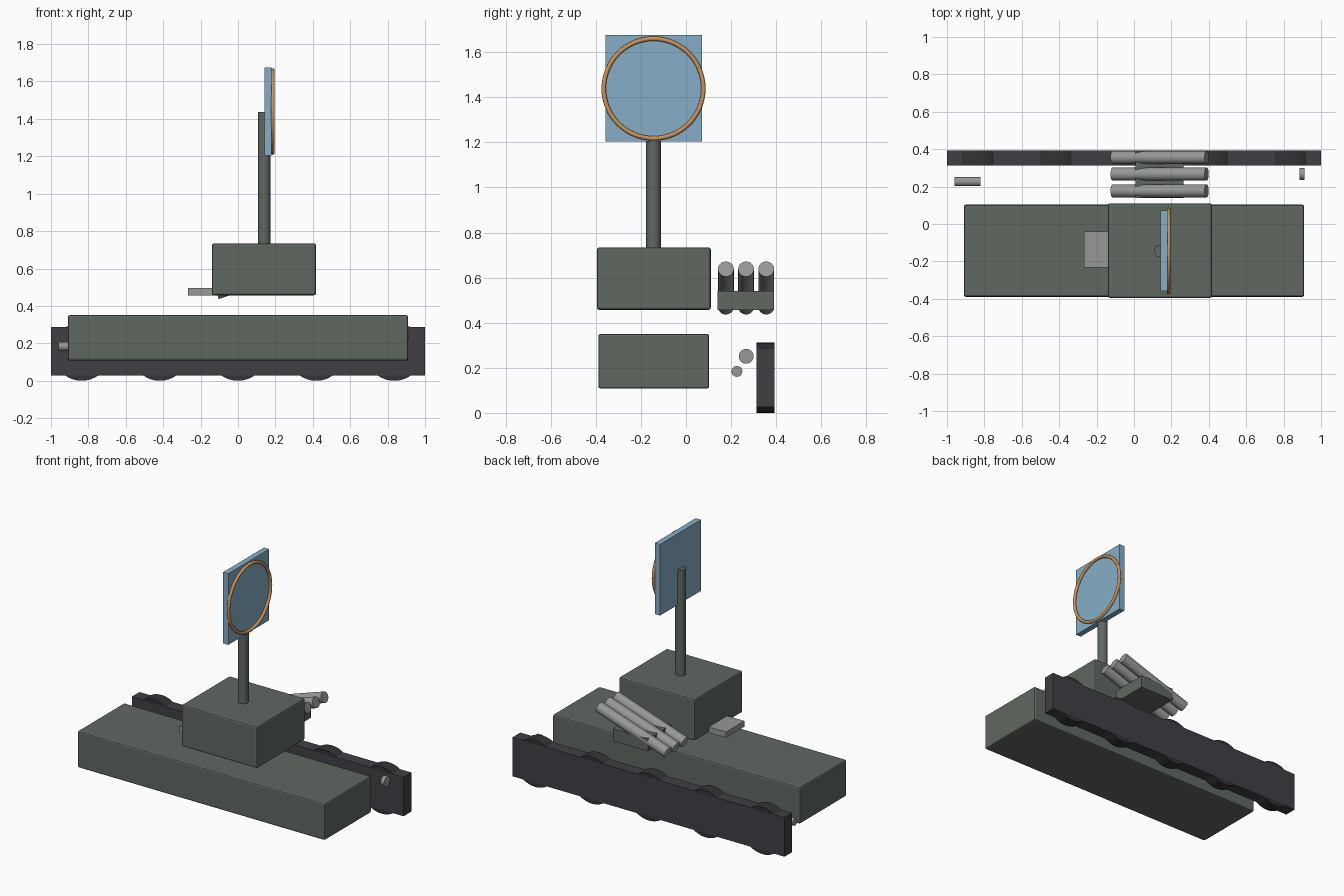
import bpy, math

if "Cube" in bpy.data.objects:
    bpy.data.objects.remove(bpy.data.objects["Cube"])


def material(name, rgb):
    m = bpy.data.materials.new(name)
    m.diffuse_color = (*rgb, 1)
    m.use_nodes = True
    m.node_tree.nodes["Principled BSDF"].inputs["Base Color"].default_value = m.diffuse_color
    return m


GREEN = material("grey green", (0.115, 0.14, 0.12))
DARK = material("track charcoal", (0.052, 0.049, 0.059))
BLACK = material("wheel black", (0.033, 0.032, 0.037))
GREY = material("light grey", (0.30, 0.315, 0.30))
BLUE = material("panel blue", (0.24, 0.42, 0.57))
COPPER = material("copper", (0.60, 0.30, 0.10))


def finish(name, mat):
    ob = bpy.context.object
    ob.name = name
    ob.data.materials.append(mat)
    return ob


def box(name, mat, lo, hi, bevel=0):
    """Box between two corners, with optional softened edges."""
    bpy.ops.mesh.primitive_cube_add(
        size=1, location=[(a + b) / 2 for a, b in zip(lo, hi)])
    ob = finish(name, mat)
    ob.scale = [b - a for a, b in zip(lo, hi)]
    bpy.ops.object.transform_apply(location=False, rotation=False, scale=True)
    if bevel:
        mod = ob.modifiers.new("soft edges", 'BEVEL')
        mod.width, mod.segments = bevel, 2
    return ob


def cylinder(name, mat, centre, radius, length, rot=(0, 0, 0), sides=32):
    bpy.ops.mesh.primitive_cylinder_add(
        vertices=sides, radius=radius, depth=length, location=centre, rotation=rot)
    ob = finish(name, mat)
    bpy.ops.object.shade_smooth_by_angle(angle=math.radians(35))
    return ob


ALONG_X = (0, math.pi / 2, 0)
ALONG_Y = (math.pi / 2, 0, 0)

# Hull and turret
box("hull", GREEN, (-0.91, -0.389, 0.108), (0.91, 0.103, 0.351), 0.01)
box("turret", GREEN, (-0.14, -0.395, 0.457), (0.417, 0.11, 0.734), 0.01)
box("turret_front_block", GREY, (-0.267, -0.233, 0.457), (-0.12, -0.04, 0.495))

# Mast carrying a square radar panel and its ring
cylinder("mast", GREEN, (0.14, -0.144, 1.08), 0.033, 0.715)
box("radar_panel", BLUE, (0.141, -0.358, 1.203), (0.179, 0.072, 1.676))
bpy.ops.mesh.primitive_torus_add(
    major_radius=0.221, minor_radius=0.01, major_segments=64, minor_segments=12,
    location=(0.186, -0.144, 1.439), rotation=ALONG_X)
finish("radar_ring", COPPER)
bpy.ops.object.shade_smooth_by_angle(angle=math.radians(40))

# Track with five road wheels
box("track", DARK, (-1, 0.312, 0.027), (1, 0.393, 0.287))
for i in range(5):
    cylinder(f"road_wheel_{i + 1}", BLACK, (-0.836 + 0.418 * i, 0.3525, 0.156),
             0.156, 0.079, ALONG_Y, 40)

# Launcher base with three tilted tubes
box("launcher_base", GREEN, (0.008, 0.14, 0.457), (0.265, 0.39, 0.54))
for i in range(3):
    cylinder(f"launch_tube_{i + 1}", GREY, (0.137, 0.177 + 0.0895 * i, 0.554),
             0.035, 0.53, (0, math.radians(90 - 18.5), 0))

# Exhaust pipe and lamp
cylinder("exhaust_pipe", GREY, (-0.89, 0.226, 0.184), 0.024, 0.14, ALONG_X, 24)
cylinder("lamp", GREY, (0.898, 0.267, 0.251), 0.033, 0.025, ALONG_X, 24)
